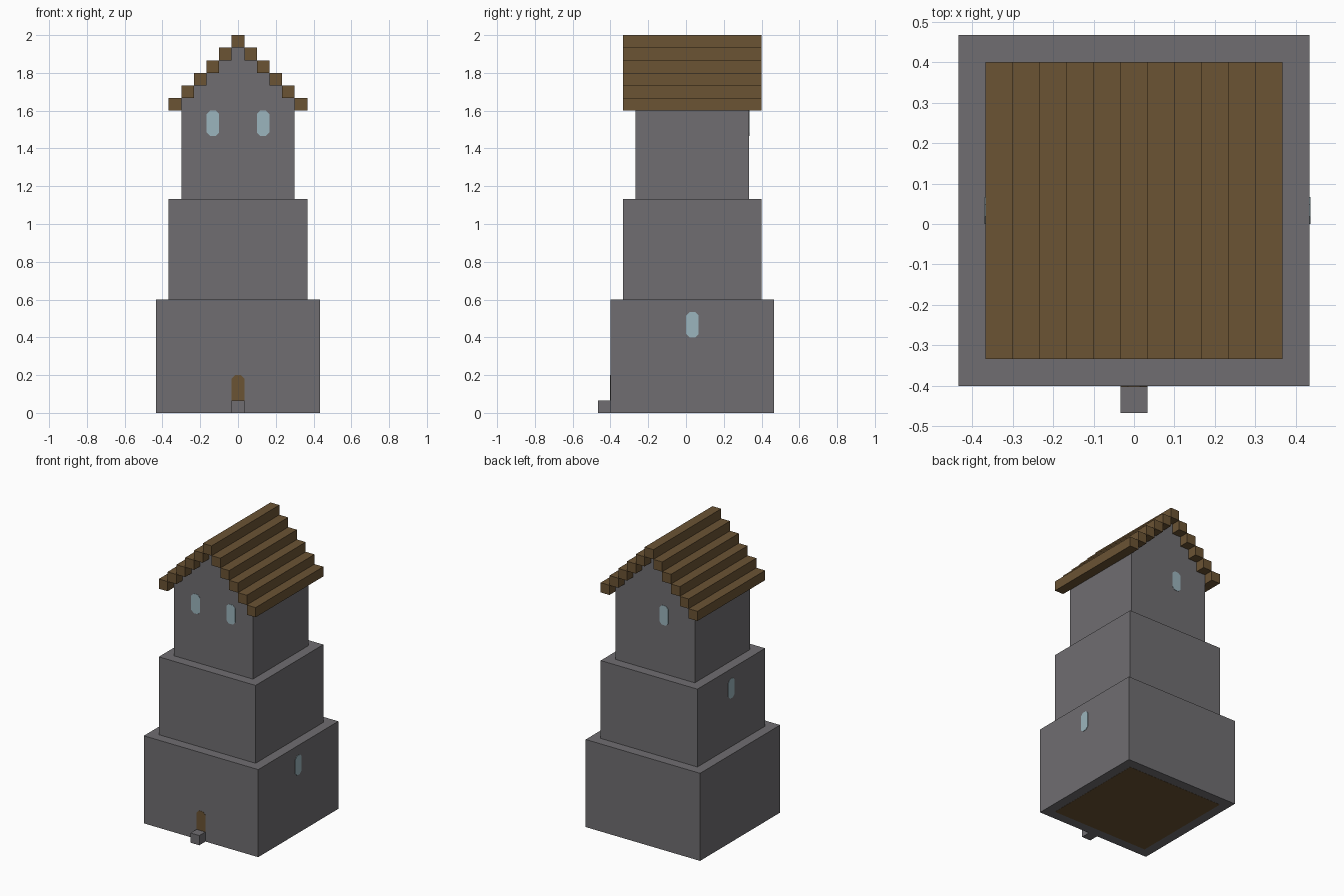
import bpy
import bmesh
from math import pi
from mathutils import Matrix, Vector

cube = bpy.data.objects.get("Cube")
if cube:
    bpy.data.objects.remove(cube, do_unlink=True)

U = 1 / 15          # one building block
CY = U / 2          # the tower sits slightly behind centre


def material(name, rgb):
    mat = bpy.data.materials.new(name)
    mat.use_nodes = True
    mat.diffuse_color = (*rgb, 1)
    bsdf = mat.node_tree.nodes["Principled BSDF"]
    bsdf.inputs["Base Color"].default_value = (*rgb, 1)
    bsdf.inputs["Roughness"].default_value = 0.9
    return mat


STONE = material("grey stone", (0.16, 0.155, 0.165))
WOOD = material("brown wood", (0.147, 0.087, 0.034))
GLASS = material("pale blue glass", (0.33, 0.46, 0.51))


def prism(name, profile, depth, mat, matrix):
    """Extrude an (x, z) profile symmetrically along y, then place it."""
    bm = bmesh.new()
    face = bm.faces.new([bm.verts.new((x, -depth / 2, z)) for x, z in profile])
    new = bmesh.ops.extrude_face_region(bm, geom=[face])["geom"]
    bmesh.ops.translate(bm, vec=(0, depth, 0),
                        verts=[v for v in new if isinstance(v, bmesh.types.BMVert)])
    bmesh.ops.recalc_face_normals(bm, faces=bm.faces)
    mesh = bpy.data.meshes.new(name)
    bm.to_mesh(mesh)
    bm.free()
    mesh.materials.append(mat)
    obj = bpy.data.objects.new(name, mesh)
    obj.matrix_world = matrix
    bpy.context.collection.objects.link(obj)
    return obj


def box(name, width, depth, z0, z1, mat, x=0, y=CY):
    w = width / 2
    profile = [(-w, z0), (w, z0), (w, z1), (-w, z1)]
    return prism(name, profile, depth, mat, Matrix.Translation((x, y, 0)))


def plate(name, location, turn, mat, height=2 * U, square_base=False):
    """Thin panel with clipped corners, standing on its location."""
    w, c = U / 2, 0.018
    base = [(-w, 0), (w, 0)] if square_base else [(-w, c), (c - w, 0), (w - c, 0), (w, c)]
    top = [(w, height - c), (w - c, height), (c - w, height), (-w, height - c)]
    place = Matrix.Translation(Vector(location)) @ Matrix.Rotation(turn, 4, "Z")
    return prism(name, base + top, 0.004, mat, place)


# Two lower storeys
box("lower_storey", 13 * U, 13 * U, 0, 9 * U, STONE)
box("middle_storey", 11 * U, 11 * U, 9 * U, 17 * U, STONE)

# Upper storey with stepped gables
right_edge = [(4.5 * U, 17 * U)]
for step in range(5):
    half = (4.5 - step) * U
    if step:
        right_edge.append((half, (24 + step) * U))
    right_edge.append((half, (25 + step) * U))
left_edge = [(-x, z) for x, z in reversed(right_edge)]
prism("upper_storey", right_edge + left_edge, 9 * U, STONE,
      Matrix.Translation((0, CY, 0)))

# Roof beams descending on both sides of the ridge
box("ridge_beam", U, 11 * U, 29 * U, 30 * U, WOOD)
for step in range(1, 6):
    for side, label in ((1, "left"), (-1, "right")):
        box(f"roof_beam_{label}_{step}", U, 11 * U, (29 - step) * U, (30 - step) * U,
            WOOD, x=side * step * U)

# Floor, doorstep and door
box("wooden_floor", 11 * U, 11 * U, -0.001, 0.003, WOOD)
box("doorstep", U, U, 0, U, STONE, y=-6.5 * U)
plate("front_door", (0, -6 * U, 0), 0, WOOD, height=3 * U, square_base=True)

# Windows
for side, label in ((1, "left"), (-1, "right")):
    plate(f"front_window_{label}", (side * 2 * U, -4 * U, 22 * U), 0, GLASS)
plate("back_window", (-U, 5 * U, 22 * U), 0, GLASS)
plate("left_side_window", (6.5 * U, CY, 6 * U), pi / 2, GLASS)
plate("right_side_window", (-5.5 * U, CY, 14 * U), pi / 2, GLASS)
